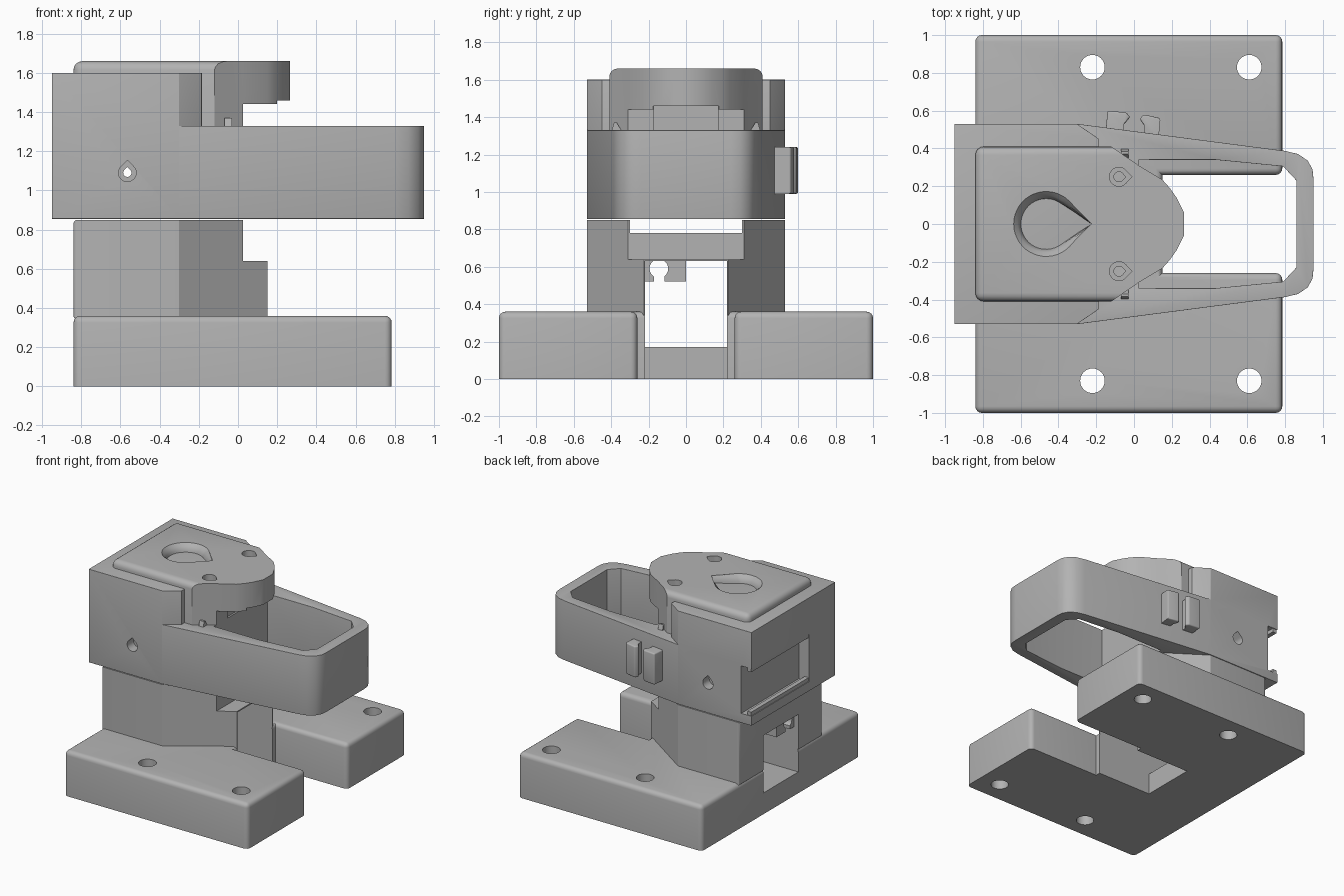
import bpy
import bmesh
from math import acos, cos, sin, pi, radians

cube = bpy.data.objects.get("Cube")
if cube:
    bpy.data.objects.remove(cube, do_unlink=True)

grey = bpy.data.materials.new("plain grey")
grey.use_nodes = True
grey.diffuse_color = (0.45, 0.45, 0.45, 1)
grey.node_tree.nodes["Principled BSDF"].inputs["Base Color"].default_value = grey.diffuse_color


def loft(name, rings):
    """Closed solid through rings of equal point count."""
    bm = bmesh.new()
    loops = [[bm.verts.new(p) for p in ring] for ring in rings]
    n = len(loops[0])
    for a, b in zip(loops, loops[1:]):
        for i in range(n):
            j = (i + 1) % n
            bm.faces.new((a[i], a[j], b[j], b[i]))
    bm.faces.new(loops[0][::-1])
    bm.faces.new(loops[-1])
    bmesh.ops.recalc_face_normals(bm, faces=bm.faces)
    mesh = bpy.data.meshes.new(name)
    bm.to_mesh(mesh)
    bm.free()
    mesh.materials.append(grey)
    obj = bpy.data.objects.new(name, mesh)
    bpy.context.collection.objects.link(obj)
    return obj


def prism(name, outline, lo, hi, axis="z"):
    place = {"z": lambda u, v, w: (u, v, w),
             "y": lambda u, v, w: (u, w, v),
             "x": lambda u, v, w: (w, u, v)}[axis]
    return loft(name, [[place(u, v, w) for u, v in outline] for w in (lo, hi)])


def box(name, x, y, z):
    return prism(name, [(x[0], y[0]), (x[1], y[0]), (x[1], y[1]), (x[0], y[1])], *z)


def mirrored(half):
    """Outline from its +y half."""
    return half + [(x, -y) for x, y in reversed(half)]


def disc(cx, cy, r, n=32):
    return [(cx + r * cos(2 * pi * i / n), cy + r * sin(2 * pi * i / n)) for i in range(n)]


def drop(cx, cy, r, tip, turn=0.0, n=32):
    """Teardrop outline with its tip in the turn direction."""
    a = acos(r / tip)
    pts = [(tip * cos(turn), tip * sin(turn))]
    for i in range(n + 1):
        t = turn + a + (2 * pi - 2 * a) * i / n
        pts.append((r * cos(t), r * sin(t)))
    return [(cx + u, cy + v) for u, v in pts]


def cut(obj, *cutters):
    for cutter in cutters:
        cutter.hide_render = True
        mod = obj.modifiers.new("cut", "BOOLEAN")
        mod.operation = "DIFFERENCE"
        mod.solver = "EXACT"
        mod.object = cutter
        bpy.context.view_layer.objects.active = obj
        bpy.ops.object.modifier_apply(modifier=mod.name)
    for cutter in cutters:
        bpy.data.objects.remove(cutter, do_unlink=True)


def soften(obj, width, keep=lambda a, b: True, angle=30):
    """Round the sharp edges that pass the rule."""
    bm = bmesh.new()
    bm.from_mesh(obj.data)
    bmesh.ops.dissolve_limit(bm, angle_limit=0.01, verts=bm.verts, edges=bm.edges)
    edges = [e for e in bm.edges if len(e.link_faces) == 2
             and e.calc_face_angle(0) > radians(angle) and e.is_convex
             and keep(e.verts[0].co, e.verts[1].co)]
    bmesh.ops.bevel(bm, geom=edges, offset=width, segments=4, profile=0.5,
                    affect="EDGES", clamp_overlap=True)
    bm.to_mesh(obj.data)
    bm.free()


def finish(obj):
    bpy.ops.object.select_all(action="DESELECT")
    obj.select_set(True)
    bpy.context.view_layer.objects.active = obj
    bpy.ops.object.shade_smooth_by_angle(angle=radians(30))


# Base plate with a slot, a rear sill and four bolt holes
base = box("base_plate", (-0.84, 0.785), (-1, 1), (0, 0.36))
cut(base,
    box("slot", (0.15, 1), (-0.26, 0.26), (-1, 1)),
    box("inner_slot", (-0.33, 0.2), (-0.22, 0.22), (-1, 1)),
    box("sill_cut", (-1, -0.3), (-0.22, 0.22), (0.17, 1)))
soften(base, 0.035, lambda a, b: (a.z + b.z > 0.1)
       and not (abs(a.y) < 0.23 and abs(b.y) < 0.23))
cut(base, *[prism("bolt_hole", disc(x, y, 0.065), -1, 1)
            for x in (-0.22, 0.61) for y in (-0.83, 0.83)])
finish(base)

# Riser with tapered cheeks, a tunnel and a top channel
riser = prism("riser", mirrored([(-0.84, 0.53), (-0.3, 0.53), (0.15, 0.225)]), 0.34, 0.85)
soften(riser, 0.02, lambda a, b: a.x + b.x < -1.6)
cut(riser,
    box("tunnel", (-1, 1), (-0.22, 0.22), (0, 0.63)),
    box("channel", (-1, 1), (-0.3, 0.3), (0.78, 1)),
    box("step", (0.025, 1), (-1, 1), (0.64, 1)))
finish(riser)

# Cable clip under the tunnel roof
clip = box("tunnel_clip", (-0.8, -0.66), (-0.23, 0), (0.52, 0.64))
cut(clip,
    prism("clip_bore", disc(-0.145, 0.59, 0.05), -2, 0, "x"),
    box("clip_mouth", (-2, 0), (-0.17, -0.115), (0.4, 0.6)))
finish(clip)

# Sleeve: block at the rear, open loop at the front
outer = mirrored([(-0.95, 0.53), (-0.3, 0.53), (0.8, 0.387), (0.87, 0.37),
                  (0.92, 0.335), (0.945, 0.29), (0.95, 0.24)])
sleeve = prism("sleeve", outer, 0.855, 1.6)
opening = mirrored([(0.025, 0.34), (0.43, 0.34), (0.79, 0.305), (0.86, 0.23)])
cheeks = mirrored([(1.5, 1), (-0.36, 1), (-0.36, 0.57), (-0.185, 0.45)])
cut(sleeve, prism("opening", opening, 0, 2), prism("cheek_cut", cheeks, 1.33, 2))
soften(sleeve, 0.022, lambda a, b: not (a.x < 0.1 and b.x < 0.1 and abs(a.y) < 0.36))
cut(sleeve, box("rear_window", (-1.2, -0.86), (-0.2, 1), (0.93, 1.31)))
finish(sleeve)

# Rear window lips, above and below the recess
for name, z in (("lower_lip", (0.92, 0.96)), ("upper_lip", (1.28, 1.32))):
    finish(box(name, (-0.945, -0.91), (-0.22, 0.525), z))

# Insert with an overhanging rounded nose
nose = mirrored([(-0.84, 0.41), (-0.12, 0.41), (0.025, 0.31), (0.15, 0.235),
                 (0.19, 0.19), (0.225, 0.14), (0.265, 0.06)])
insert = prism("insert", nose, 0.9, 1.66)
soften(insert, 0.045, lambda a, b: a.x < -0.1 and b.x < -0.1
       and (min(a.z, b.z) > 1.6 or a.x + b.x < -1.6))
cut(insert,
    box("under_nose", (0.025, 1), (-1, 1), (0, 1.44)),
    box("nose_step", (0.2, 1), (-1, 1), (0, 1.46)),
    box("nose_groove", (0.01, 1), (-0.17, 0.17), (0, 1.46)))

# Teardrop socket with a flared rim
flare = [(0.13, 1.3), (0.13, 1.58), (0.137, 1.615), (0.15, 1.64), (0.168, 1.655), (0.18, 1.67)]
cut(insert, loft("socket", [[(x, y, z) for x, y in drop(-0.465, 0, r, 0.24)]
                            for r, z in flare]))

# Teardrop screw recesses on top
for y in (-0.25, 0.25):
    cut(insert, prism("screw_head", drop(-0.08, y, 0.05, 0.07), 1.55, 1.8),
        prism("screw_shank", drop(-0.08, y, 0.026, 0.036), 1.3, 1.8))

# Teardrop cross pin through both bodies
for body in (sleeve, insert):
    cut(body, prism("pin_bore", drop(-0.565, 1.09, 0.021, 0.03, pi / 2), -1, 1, "y"))
for side in (-1, 1):
    lo, hi = sorted((side * 0.45, side * 0.7))
    cut(sleeve, prism("pin_head", drop(-0.565, 1.09, 0.045, 0.064, pi / 2), lo, hi, "y"))
finish(insert)

# Pair of hooks on the left side
hooks = {"rear_hook": [(-0.15, 0.49), (-0.14, 0.6), (-0.04, 0.59), (-0.02, 0.565),
                       (-0.055, 0.525), (-0.055, 0.48)],
         "front_hook": [(0.055, 0.46), (0.055, 0.52), (0.03, 0.555), (0.05, 0.58),
                        (0.14, 0.56), (0.13, 0.45)]}
for name, outline in hooks.items():
    hook = prism(name, outline, 0.99, 1.24)
    soften(hook, 0.01, lambda a, b: a.y + b.y > 1.05)
    finish(hook)

# Small wedges where the loop meets the insert
for side in (-1, 1):
    wedge = [(side * 0.34, 1.32), (side * 0.4, 1.32), (side * 0.385, 1.37), (side * 0.37, 1.37)]
    finish(prism("left_wedge" if side > 0 else "right_wedge", wedge, -0.07, -0.03, "x"))
